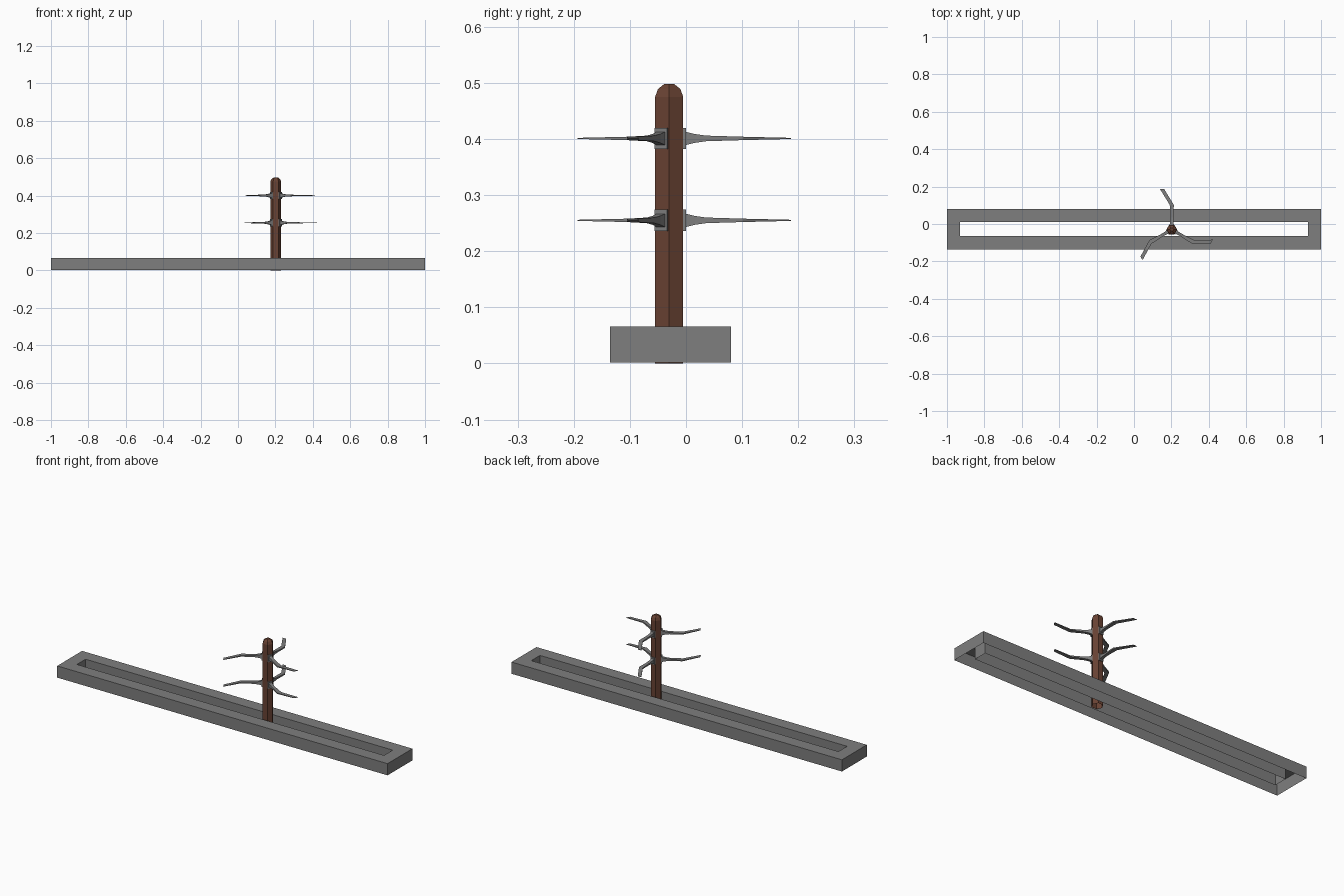
import bpy, bmesh, math
from mathutils import Matrix, Vector

if "Cube" in bpy.data.objects:
    bpy.data.objects.remove(bpy.data.objects["Cube"])


def material(name, rgb):
    m = bpy.data.materials.new(name)
    m.diffuse_color = (*rgb, 1)
    m.use_nodes = True
    m.node_tree.nodes["Principled BSDF"].inputs["Base Color"].default_value = m.diffuse_color
    return m


GREY = material("grey", (0.21, 0.21, 0.21))
BROWN = material("brown", (0.14, 0.055, 0.033))


def loft(name, rings, mat, close=True, cap_start=False, cap_end=False, matrix=Matrix()):
    """Skin a list of equal-sized point rings into a flat-shaded object."""
    bm = bmesh.new()
    loops = [[bm.verts.new(matrix @ Vector(p)) for p in r] for r in rings]
    n = len(loops[0])
    for a, b in zip(loops, loops[1:]):
        for i in range(n):
            j = (i + 1) % n
            bm.faces.new((a[i], a[j], b[j], b[i]))
    if cap_start:
        bm.faces.new(loops[0][::-1])
    if cap_end:
        bm.faces.new(loops[-1])
    mesh = bpy.data.meshes.new(name)
    bm.to_mesh(mesh)
    bm.free()
    mesh.materials.append(mat)
    obj = bpy.data.objects.new(name, mesh)
    bpy.context.collection.objects.link(obj)
    return obj


# Base: hollow rectangular frame, open underneath
def rect(x, y0, y1, z):
    return [(-x, y0, z), (x, y0, z), (x, y1, z), (-x, y1, z)]


Z0, Z1 = 0.002, 0.066
OUT, INN = (1.0, -0.135, 0.08), (0.93, -0.065, 0.01)
loft("base_frame", [rect(*OUT, Z0), rect(*OUT, Z1), rect(*INN, Z1), rect(*INN, Z0)], GREY)

# Post: six-sided with a rounded top, open underneath
PX, PY, R = 0.202, -0.03, 0.0289


def hexagon(r, z):
    return [(PX + r * math.cos(i * math.pi / 3), PY + r * math.sin(i * math.pi / 3), z)
            for i in range(6)]


loft("post", [hexagon(R * s, z) for s, z in
              ((1, 0), (1, 0.475), (0.8, 0.489), (0.35, 0.498))], BROWN, cap_end=True)


# Arms: thin bent blades on square plates, three per level
def section(u, v, w, h):
    return [(u, v - w, -h), (u, v + w, -h), (u, v + w, h), (u, v - w, h)]


ARM = [(0.029, 0, 0.009, 0.012), (0.045, 0, 0.008, 0.008), (0.066, 0, 0.008, 0.005),
       (0.132, 0, 0.011, 0.003), (0.217, 0.052, 0.011, 0.001)]
PLATE = [(0.024, 0, 0.0125, 0.019), (0.030, 0, 0.0125, 0.019)]
for level, z in enumerate((0.255, 0.401), 1):
    for k, deg in enumerate((90, 210, 330), 1):
        mx = Matrix.Translation((PX, PY, z)) @ Matrix.Rotation(math.radians(deg), 4, 'Z')
        loft(f"arm_{level}_{k}", [section(*s) for s in ARM], GREY,
             cap_start=True, cap_end=True, matrix=mx)
        loft(f"arm_plate_{level}_{k}", [section(*s) for s in PLATE], GREY,
             cap_start=True, cap_end=True, matrix=mx)
